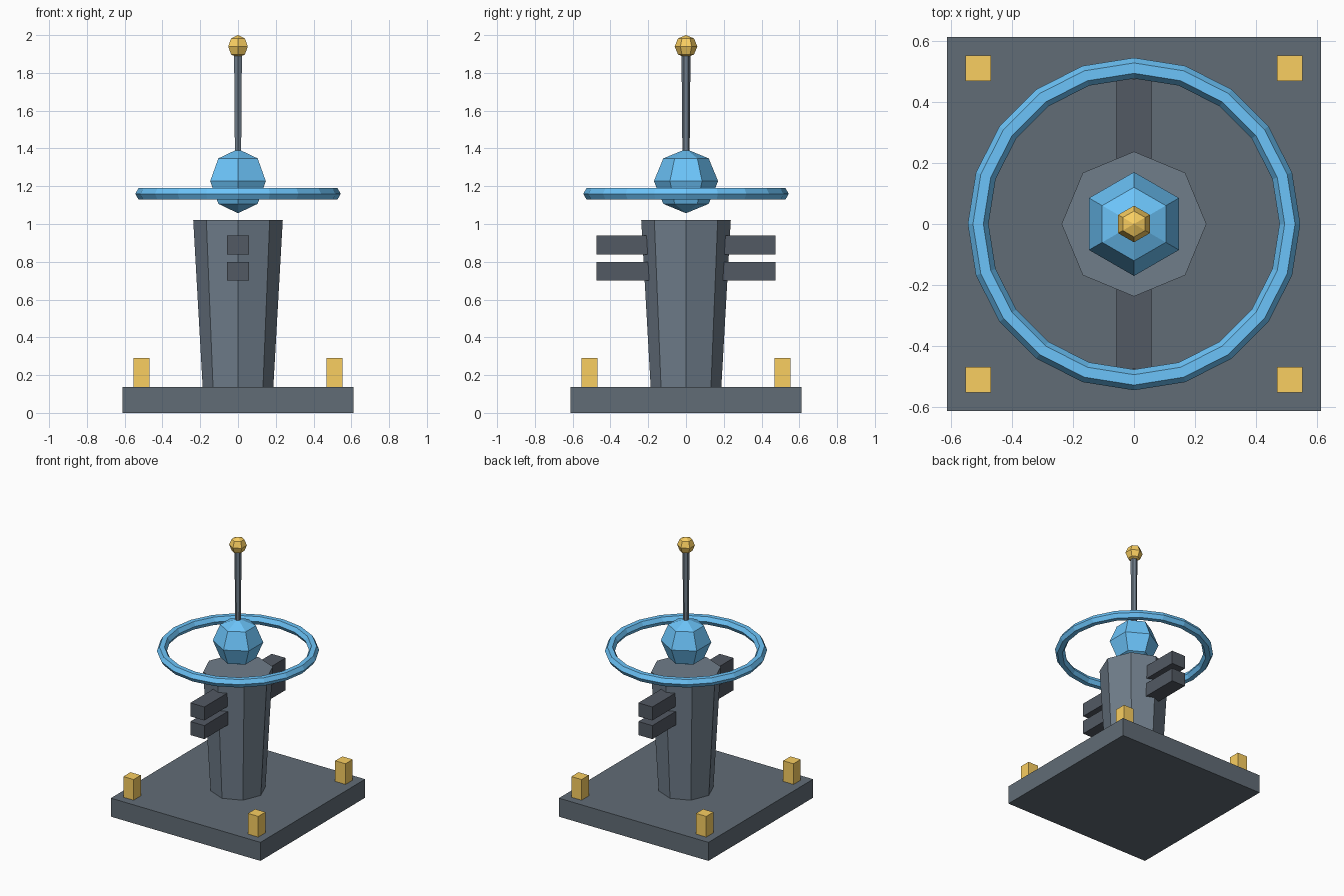
import bpy

if "Cube" in bpy.data.objects:
    bpy.data.objects.remove(bpy.data.objects["Cube"])


def material(name, rgb):
    m = bpy.data.materials.new(name)
    m.diffuse_color = (*rgb, 1)
    m.use_nodes = True
    m.node_tree.nodes["Principled BSDF"].inputs["Base Color"].default_value = m.diffuse_color
    return m


BLUE = material("blue", (0.15, 0.55, 0.95))
GOLD = material("gold", (0.95, 0.62, 0.12))
SLATE = material("slate", (0.12, 0.15, 0.18))
STEEL = material("steel", (0.16, 0.205, 0.255))
DARK = material("dark", (0.085, 0.10, 0.125))


def finish(name, mat):
    ob = bpy.context.object
    ob.name = name
    ob.data.materials.append(mat)
    return ob


def box(name, lo, hi, mat):
    bpy.ops.mesh.primitive_cube_add(size=1, location=[(a + b) / 2 for a, b in zip(lo, hi)])
    ob = finish(name, mat)
    ob.scale = [b - a for a, b in zip(lo, hi)]
    return ob


def post(name, sides, r_low, r_high, z0, z1, mat):
    bpy.ops.mesh.primitive_cone_add(vertices=sides, radius1=r_low, radius2=r_high,
                                    depth=z1 - z0, location=(0, 0, (z0 + z1) / 2))
    return finish(name, mat)


def ball(name, r, z, mat):
    bpy.ops.mesh.primitive_uv_sphere_add(segments=6, ring_count=4, radius=r, location=(0, 0, z))
    return finish(name, mat)


# Square base with a peg near each corner
box("base", (-0.612, -0.612, 0), (0.612, 0.612, 0.137), SLATE)
for sx in (-1, 1):
    for sy in (-1, 1):
        x, y = 0.51 * sx, 0.51 * sy
        box("corner_peg", (x - 0.042, y - 0.042, 0.137), (x + 0.042, y + 0.042, 0.29), GOLD)

# Flaring octagonal column
post("column", 8, 0.187, 0.237, 0.137, 1.02, STEEL)

# Paired arms on front and back of the column
for side, (y0, y1) in {"front": (-0.475, -0.15), "back": (0.15, 0.475)}.items():
    for level, z0 in (("lower", 0.70), ("upper", 0.838)):
        box(f"{side}_{level}_arm", (-0.057, y0, z0), (0.057, y1, z0 + 0.1), DARK)

# Floating orb and its ring
ball("orb", 0.17, 1.227, BLUE)
bpy.ops.mesh.primitive_torus_add(major_segments=20, minor_segments=6, major_radius=0.51,
                                 minor_radius=0.034, location=(0, 0, 1.16))
finish("orb_ring", BLUE)

# Antenna rod and tip
post("antenna", 6, 0.019, 0.024, 1.36, 1.92, STEEL)
ball("antenna_tip", 0.06, 1.94, GOLD)
